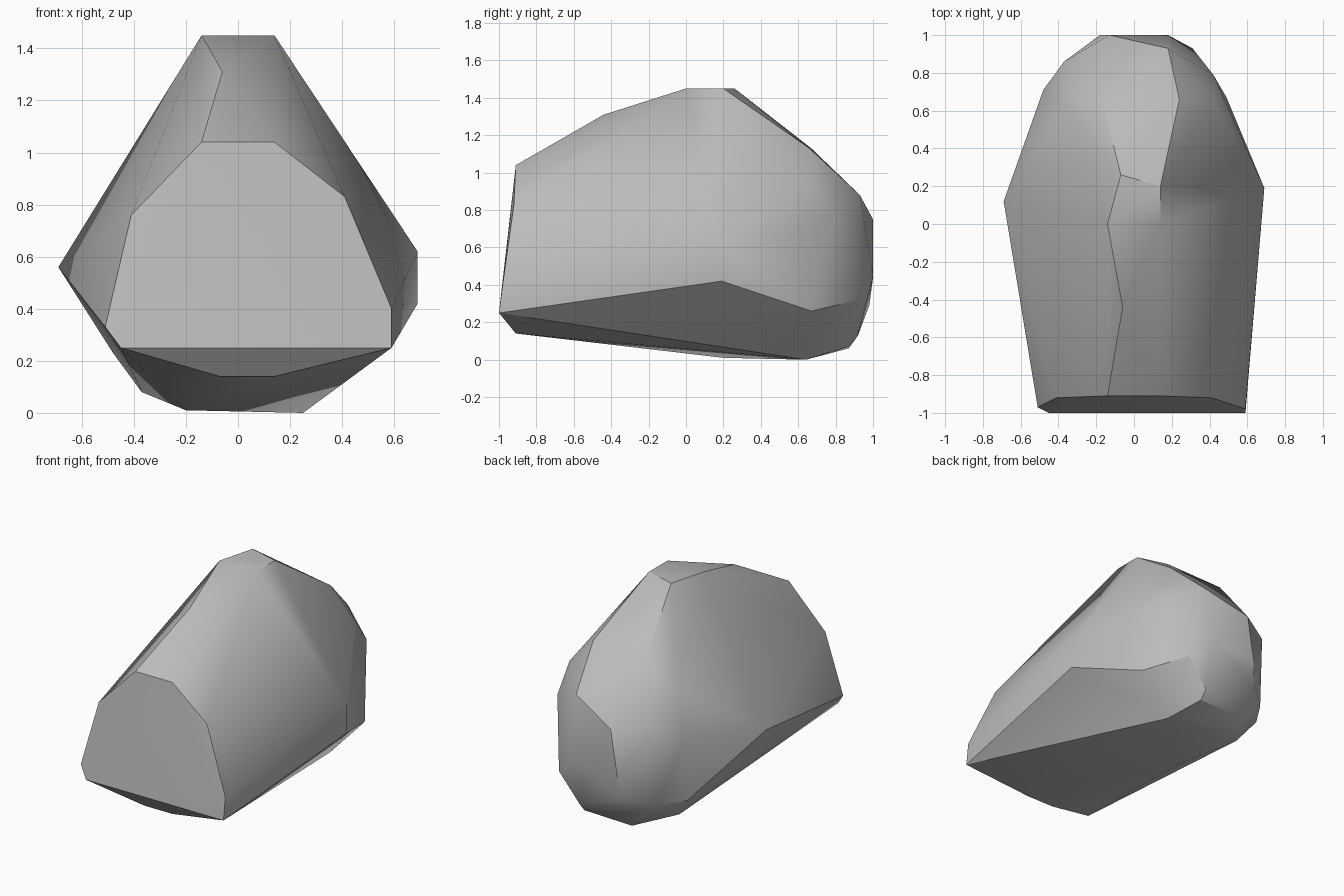
import bpy
import bmesh
import math

# Remove the default cube only
default_cube = bpy.data.objects.get("Cube")
if default_cube is not None:
    bpy.data.objects.remove(default_cube, do_unlink=True)


def make_material(name, colour):
    material = bpy.data.materials.new(name)
    material.use_nodes = True
    material.diffuse_color = colour
    shader = material.node_tree.nodes["Principled BSDF"]
    shader.inputs["Base Color"].default_value = colour
    return material


def make_hull(name, groups, material, crease_angle):
    """Wrap a convex skin around the corner points of every group."""
    bm = bmesh.new()
    for corners in groups:
        for corner in corners:
            bm.verts.new(corner)
    hull = bmesh.ops.convex_hull(bm, input=bm.verts[:])
    unused = {v for v in hull["geom_interior"] + hull["geom_unused"]
              if isinstance(v, bmesh.types.BMVert)}
    bmesh.ops.delete(bm, geom=list(unused), context="VERTS")
    # Merge triangles that lie in one plane, such as the cleaved front
    bmesh.ops.dissolve_limit(bm, angle_limit=math.radians(2),
                             verts=bm.verts[:], edges=bm.edges[:])
    bmesh.ops.recalc_face_normals(bm, faces=bm.faces[:])

    mesh = bpy.data.meshes.new(name)
    bm.to_mesh(mesh)
    bm.free()
    mesh.materials.append(material)
    boulder = bpy.data.objects.new(name, mesh)
    bpy.context.collection.objects.link(boulder)
    bpy.context.view_layer.objects.active = boulder
    boulder.select_set(True)
    bpy.ops.object.shade_smooth_by_angle(angle=math.radians(crease_angle))
    return boulder


# Cleaved front face, clockwise from its top left
front_face = [(-.14, -.91, 1.04), (.14, -.91, 1.04), (.41, -.92, .83),
              (.59, -.98, .4), (.59, -1, .25), (-.45, -1, .25),
              (-.51, -.97, .33), (-.41, -.92, .76)]

# Ridge along the top
crest = [(-.06, -.44, 1.31), (-.14, 0, 1.45), (.14, 0, 1.45),
         (.14, .2, 1.45), (-.07, .26, 1.45)]

# Widest points of both flanks
flanks = [(.69, .19, .62), (.69, .19, .42), (-.69, .12, .56)]

# Shoulders sloping down from the crest to the back
shoulders = [(-.17, .67, 1.13), (.24, .66, 1.13), (.42, .66, .94),
             (-.37, .63, .95), (.42, .79, .76), (-.37, .86, .73),
             (-.48, .71, .66), (.18, .93, .88)]

# Rounded back and its lower rim
back = [(-.13, 1, .75), (-.18, 1, .44), (.18, 1, .45), (.31, .93, .32),
        (-.2, .98, .29), (-.37, .84, .23), (-.48, .67, .23), (.49, .67, .26)]

# Underside
belly = [(-.07, -.91, .14), (.14, -.91, .14), (-.2, .2, .01), (-.2, .65, .01),
         (.25, .64, 0), (-.37, .6, .08), (-.2, .87, .06), (.16, .87, .07),
         (.16, .92, .13)]

stone = make_material("grey_stone", (.5, .5, .5, 1))
make_hull("boulder", [front_face, crest, flanks, shoulders, back, belly],
          stone, crease_angle=30)
